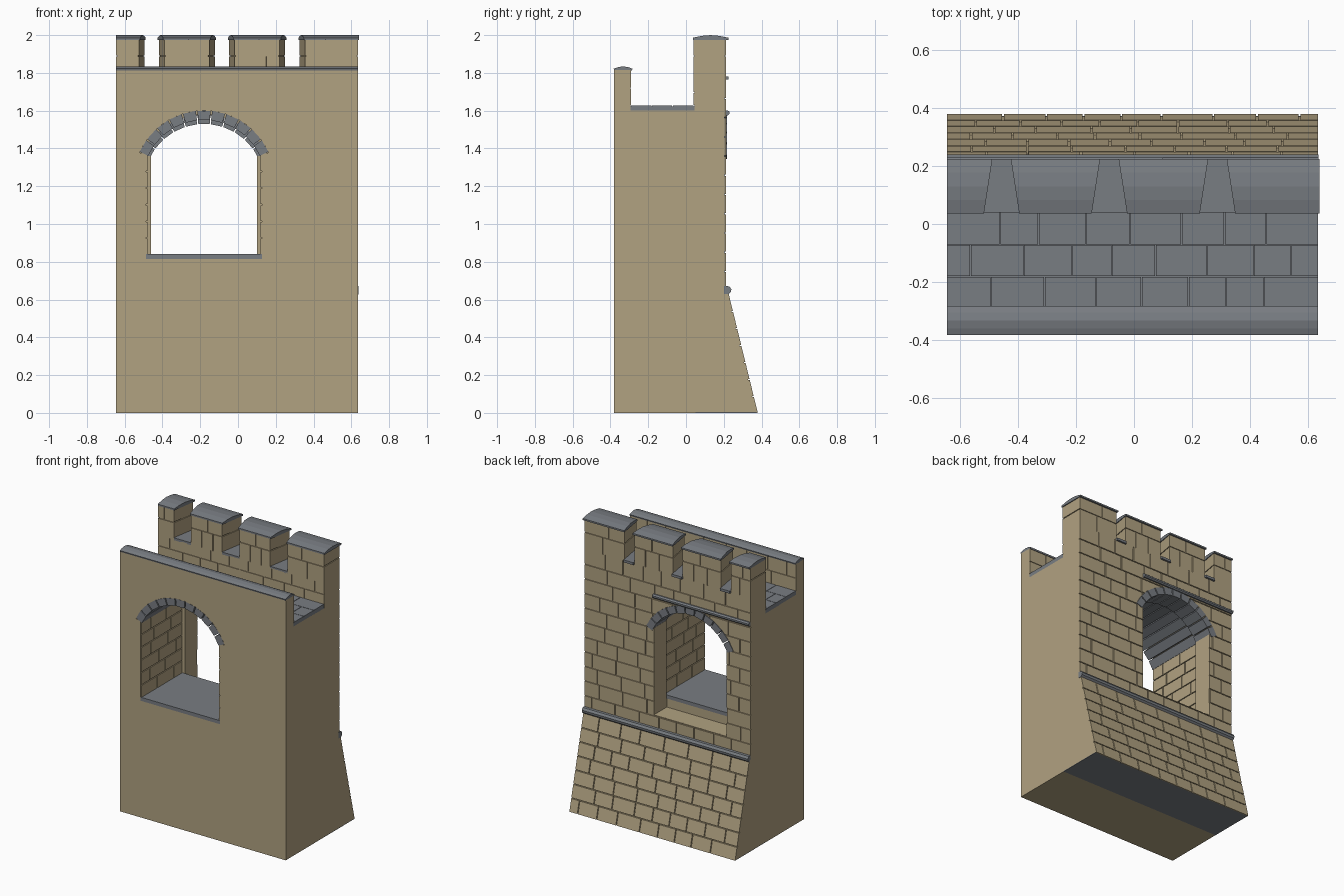
import bpy, bmesh, random
from math import sin, cos, radians, sqrt
from mathutils import Vector

if "Cube" in bpy.data.objects:
    bpy.data.objects.remove(bpy.data.objects["Cube"])

random.seed(4)
X0, X1, XC = -0.645, 0.635, -0.18      # wall ends, opening centre


def material(name, rgb):
    m = bpy.data.materials.new(name)
    m.diffuse_color = (*rgb, 1)
    m.use_nodes = True
    m.node_tree.nodes["Principled BSDF"].inputs["Base Color"].default_value = m.diffuse_color
    return m


STONE = material("sandstone", (0.44, 0.36, 0.22))
SLATE = material("slate", (0.19, 0.205, 0.225))


def finish(bm, name, mat):
    bmesh.ops.recalc_face_normals(bm, faces=bm.faces)
    me = bpy.data.meshes.new(name)
    bm.to_mesh(me)
    bm.free()
    ob = bpy.data.objects.new(name, me)
    bpy.context.collection.objects.link(ob)
    me.materials.append(mat)
    return ob


def prism(bm, base, offset):
    """Closed prism from a polygon swept along an offset vector."""
    a = [bm.verts.new(p) for p in base]
    b = [bm.verts.new(Vector(p) + Vector(offset)) for p in base]
    bm.faces.new(a)
    bm.faces.new(b[::-1])
    for i in range(len(a)):
        j = (i + 1) % len(a)
        bm.faces.new((a[i], b[i], b[j], a[j]))


def along_x(name, profile, mat, xa=X0, xb=X1):
    bm = bmesh.new()
    prism(bm, [(xa, y, z) for y, z in profile], (xb - xa, 0, 0))
    return finish(bm, name, mat)


def box(name, x, y, z, mat):
    return along_x(name, [(y[0], z[0]), (y[1], z[0]), (y[1], z[1]), (y[0], z[1])], mat, *x)


def blocks(name, origin, u, v, n, length, height, rows, mat=STONE, wide=0.16, gap=0.006):
    """Courses of staggered blocks on the plane origin + u + v, raised along n."""
    o, u, v, n = Vector(origin), Vector(u), Vector(v).normalized(), Vector(n)
    bm = bmesh.new()
    h = height / rows
    for r in range(rows):
        s = 0.0
        w = wide * (0.5 if r % 2 else 1.0)
        while s < length - 1e-4:
            e = min(s + w * random.uniform(0.8, 1.2), length)
            if length - e < wide * 0.35:
                e = length
            a = s + (gap if s > 0 else 0)
            lo, hi = r * h, (r + 1) * h - (gap if r < rows - 1 else 0)
            prism(bm, [o + u * a + v * lo, o + u * e + v * lo,
                       o + u * e + v * hi, o + u * a + v * hi], n)
            s, w = e, wide
    return finish(bm, name, mat)


def opening_cutter(name, half, z0, zs, zc, radius, ya, yb):
    """Arched opening outline, wide enough at the top to seat the arch stones."""
    a = 66
    pts = [(-half, z0), (half, z0), (half, zs)]
    for i in range(23):
        t = radians(a - 2 * a * i / 22)
        pts.append((radius * sin(t), zc + radius * cos(t)))
    pts.append((-half, zs))
    bm = bmesh.new()
    prism(bm, [(XC + x, ya, z) for x, z in pts], (0, yb - ya, 0))
    ob = finish(bm, name, STONE)
    ob.hide_render = True
    return ob


def cut(ob, cutter):
    m = ob.modifiers.new("opening", 'BOOLEAN')
    m.object, m.operation, m.solver = cutter, 'DIFFERENCE', 'EXACT'
    with bpy.context.temp_override(object=ob, active_object=ob):
        bpy.ops.object.modifier_apply(modifier=m.name)


def arch(name, r0, r1, zc, ya, yb, count=11):
    """Ring of wedge stones."""
    bm = bmesh.new()
    a, step = 66, 132 / count
    for i in range(count):
        t0, t1 = radians(-a + i * step + 0.6), radians(-a + (i + 1) * step - 0.6)
        pts = [(r0, t0), (r0, t1), (r1, t1), (r1, t0)]
        prism(bm, [(XC + r * sin(t), ya, zc + r * cos(t)) for r, t in pts], (0, yb - ya, 0))
    return finish(bm, name, SLATE)


# Main wall with sloped foot, walkway trough and front parapet
wall = along_x("wall_body", [
    (-0.38, 0), (0.05, 0), (0.05, 0.004), (0.371, 0.004), (0.217, 0.63), (0.205, 0.65),
    (0.205, 1.77), (0.045, 1.77), (0.045, 1.60), (-0.295, 1.60), (-0.295, 1.815),
    (-0.38, 1.815)], STONE)
box("foot_underside", (X0, X1), (0.05, 0.372), (0, 0.004), SLATE)

# Block facing on the outer wall and the sloped foot
L = X1 - X0
facing = blocks("outer_wall_blocks", (X0, 0.204, 0.65), (1, 0, 0), (0, 0, 1), (0, 0.008, 0), L, 1.12, 11)
slope = Vector((0, -0.154, 0.63))
blocks("sloped_foot_blocks", (X0, 0.371, 0), (1, 0, 0), slope, (0, 0.009, 0), L, slope.length, 7)

# Arched opening
front_cut = opening_cutter("front_cutter", 0.306, 0.815, 1.37, 1.226, 0.374, -0.5, 0.07)
back_cut = opening_cutter("back_cutter", 0.28, 0.755, 1.36, 1.21, 0.369, 0.069, 0.4)
for ob in (wall, facing):
    cut(ob, back_cut)
cut(wall, front_cut)
for c in (front_cut, back_cut):
    bpy.data.objects.remove(c)
arch("front_arch_stones", 0.325, 0.375, 1.226, -0.381, 0.07)
arch("back_arch_stones", 0.32, 0.37, 1.21, 0.07, 0.216)
box("opening_sill", (XC - 0.306, XC + 0.306), (-0.381, 0.07), (0.815, 0.84), SLATE)
for side, name in ((-1, "left_jamb_blocks"), (1, "right_jamb_blocks")):
    blocks(name, (XC + side * 0.307, -0.378, 0.84), (0, 1, 0), (0, 0, 1),
           (-side * 0.008, 0, 0), 0.447, 0.53, 6)

# String courses on the outer face
along_x("lower_string_course", [(0.2, 0.63), (0.225, 0.628), (0.238, 0.64), (0.24, 0.655),
                                (0.23, 0.67), (0.2, 0.672)], SLATE, X0, X1 + 0.002)
along_x("upper_string_course", [(0.2, 1.575), (0.222, 1.575), (0.23, 1.583), (0.23, 1.594),
                                (0.22, 1.602), (0.2, 1.602)], SLATE, X0, 0.10)

# Walkway paving
box("walkway_bed", (X0, X1), (-0.294, 0.044), (1.598, 1.622), SLATE)
blocks("walkway_slabs", (X0, -0.29, 1.62), (1, 0, 0), (0, 1, 0), (0, 0, 0.008), L, 0.33, 3, SLATE, 0.16, 0.003)

# Parapet inner faces and front coping
blocks("outer_parapet_inner_blocks", (X0, 0.046, 1.63), (1, 0, 0), (0, 0, 1), (0, -0.006, 0), L, 0.14, 2)
blocks("front_parapet_inner_blocks", (X0, -0.296, 1.63), (1, 0, 0), (0, 0, 1), (0, 0.006, 0), L, 0.183, 2)
along_x("front_coping", [(-0.38, 1.812), (-0.286, 1.812), (-0.283, 1.822), (-0.305, 1.83),
                         (-0.333, 1.835), (-0.36, 1.83), (-0.383, 1.822)], SLATE)

# Merlons with splayed sides, their caps, and sills between them
gaps = [-0.457, -0.085, 0.288]
YI, YO = 0.04, 0.212          # inner and outer faces
WI, WO = 0.067, 0.038         # half gap width at those faces


def plan(k, inset=0.0, u0=0.0, u1=1.0):
    """Plan of merlon k (or the slice u0..u1 of it): inner-left, inner-right, outer-right, outer-left."""
    li, lo = (X0, X0) if k == 0 else (gaps[k - 1] + WI, gaps[k - 1] + WO)
    ri, ro = (X1, X1) if k == 3 else (gaps[k] - WI, gaps[k] - WO)
    li, lo, ri, ro = li + inset, lo + inset, ri - inset, ro - inset
    return [(li + (ri - li) * u0, YI + inset), (li + (ri - li) * u1, YI + inset),
            (lo + (ro - lo) * u1, YO - inset), (lo + (ro - lo) * u0, YO - inset)]


stones, cores, caps, sills = (bmesh.new() for _ in range(4))
for k in range(4):
    prism(cores, [(x, y, 1.765) for x, y in plan(k, 0.006)], (0, 0, 0.212))
    wide = k in (1, 2)
    for z0, z1, splits in ((1.77, 1.886, (0, 0.36, 0.72, 1) if wide else (0, 0.55, 1)),
                           (1.892, 1.975, (0, 0.55, 1) if wide else (0, 0.4, 1))):
        for u0, u1 in zip(splits, splits[1:]):
            g = 0.02 if u1 < 1 else 0
            prism(stones, [(x, y, z0) for x, y in plan(k, 0, u0, u1 - g)], (0, 0, z1 - z0))
    # cap: gently curved section lofted between the two splayed ends
    p = plan(k, -0.006)
    if k == 0:
        p[0], p[3] = (X0, p[0][1]), (X0, p[3][1])
    section = [(0, 1.975), (0, 1.986), (0.25, 1.996), (0.5, 2.0), (0.75, 1.996), (1, 1.986), (1, 1.975)]
    ends = []
    for a, b in ((p[0], p[3]), (p[1], p[2])):
        ends.append([caps.verts.new((a[0] + (b[0] - a[0]) * t, YI - 0.004 + (0.188 * t), z))
                     for t, z in section])
    caps.faces.new(ends[0])
    caps.faces.new(ends[1][::-1])
    for i in range(7):
        j = (i + 1) % 7
        caps.faces.new((ends[0][i], ends[1][i], ends[1][j], ends[0][j]))
for g in gaps:
    prism(sills, [(g - WI, YI, 1.765), (g + WI, YI, 1.765), (g + WO, 0.225, 1.765), (g - WO, 0.225, 1.765)],
          (0, 0, 0.017))
finish(cores, "merlon_cores", STONE)
finish(stones, "merlon_blocks", STONE)
finish(caps, "merlon_caps", SLATE)
finish(sills, "crenel_sills", SLATE)
